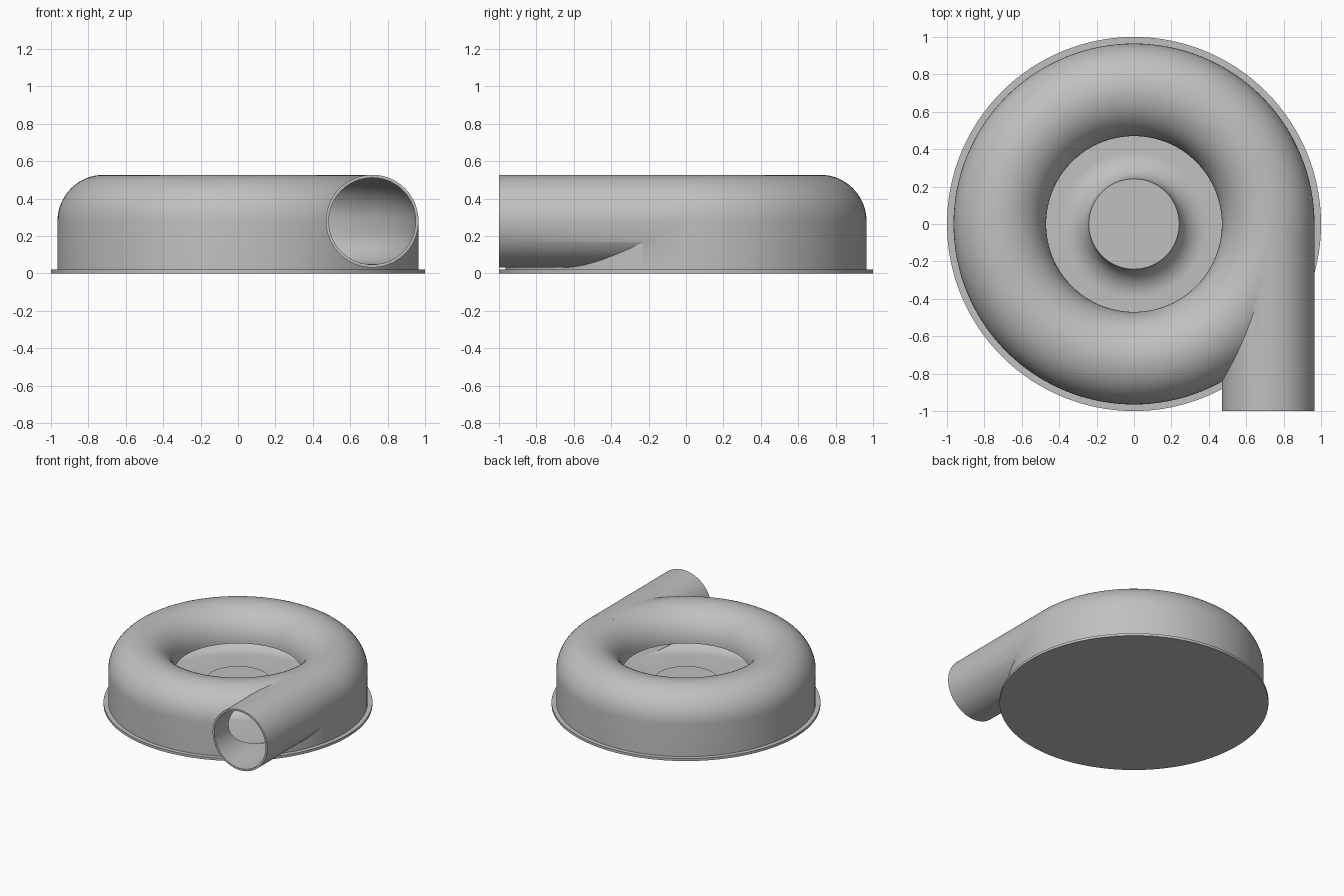
import bpy, bmesh, math
from mathutils import Matrix, Vector

if "Cube" in bpy.data.objects:
    bpy.data.objects.remove(bpy.data.objects["Cube"])

# Single grey finish
grey = bpy.data.materials.new("housing_grey")
grey.use_nodes = True
COLOUR = (0.53, 0.53, 0.53, 1)
grey.diffuse_color = COLOUR
grey.node_tree.nodes["Principled BSDF"].inputs["Base Color"].default_value = COLOUR

# Main dimensions
RING, MID = 0.7175, 0.28       # centre of the scroll channel
TUBE, BORE = 0.2475, 0.232     # outer and inner channel radius
HUB, HUB_TOP, FLOOR = 0.242, 0.2, 0.05


def arc(cx, cz, radius, start, end, steps=20):
    angles = [math.radians(start + (end - start) * i / steps) for i in range(steps + 1)]
    return [(cx + radius * math.cos(a), cz + radius * math.sin(a)) for a in angles]


def finish(name, bm):
    bmesh.ops.remove_doubles(bm, verts=bm.verts, dist=1e-5)
    bmesh.ops.recalc_face_normals(bm, faces=bm.faces)
    mesh = bpy.data.meshes.new(name)
    bm.to_mesh(mesh)
    bm.free()
    mesh.materials.append(grey)
    obj = bpy.data.objects.new(name, mesh)
    bpy.context.collection.objects.link(obj)
    return obj


def revolve(name, profile, segments=128):
    bm = bmesh.new()
    verts = [bm.verts.new((r, 0, z)) for r, z in profile]
    edges = [bm.edges.new(pair) for pair in zip(verts, verts[1:])]
    bmesh.ops.spin(bm, geom=verts + edges, cent=(0, 0, 0), axis=(0, 0, 1),
                   angle=math.tau, steps=segments)
    return finish(name, bm)


def pipe(name, radius, front, back):
    bm = bmesh.new()
    place = Matrix.Translation((RING, (front + back) / 2, MID)) @ Matrix.Rotation(math.pi / 2, 4, "X")
    bmesh.ops.create_cone(bm, cap_ends=True, segments=80, radius1=radius, radius2=radius,
                          depth=back - front, matrix=place)
    return finish(name, bm)


def combine(obj, tool, operation):
    tool.hide_render = True
    mod = obj.modifiers.new(operation.lower(), "BOOLEAN")
    mod.operation, mod.object, mod.solver = operation, tool, "EXACT"


def smooth(obj):
    bpy.ops.object.select_all(action="DESELECT")
    obj.select_set(True)
    bpy.context.view_layer.objects.active = obj
    bpy.ops.object.shade_smooth_by_angle(angle=math.radians(30))


# Flat mounting plate
plate = revolve("base_plate", [(0, 0), (1, 0), (1, 0.02), (0, 0.02)])

# Scroll housing with a rounded top
housing = revolve("scroll_housing",
                  [(0, 0.01), (RING + TUBE, 0.01)]
                  + arc(RING, MID, TUBE, 0, 180, 32)
                  + [(RING - TUBE, 0.27), (0, 0.27)])

# Hollow channel, with a filleted outer wall and a flared hub left standing
fillet, flare = 0.18, HUB_TOP - FLOOR
cavity = revolve("channel_cutter",
                 [(0, HUB_TOP)]
                 + arc(HUB + flare, HUB_TOP, flare, 180, 270, 16)
                 + arc(RING + BORE - fillet, FLOOR + fillet, fillet, -90, 0, 16)
                 + arc(RING, MID, BORE, 0, 180, 32)
                 + [(0, MID)])

# Tangential outlet pipe and its bore
outlet = pipe("outlet_pipe", TUBE, -1, 0)
bore = pipe("bore_cutter", BORE, -1.1, -0.01)

combine(housing, outlet, "UNION")
combine(housing, cavity, "DIFFERENCE")
combine(housing, bore, "DIFFERENCE")

# Bake the booleans and drop the helper solids
graph = bpy.context.evaluated_depsgraph_get()
baked = bpy.data.meshes.new_from_object(housing.evaluated_get(graph))
housing.modifiers.clear()
housing.data = baked
baked.materials.clear()
baked.materials.append(grey)
for helper in (outlet, cavity, bore):
    bpy.data.objects.remove(helper)

for part in (plate, housing):
    smooth(part)
